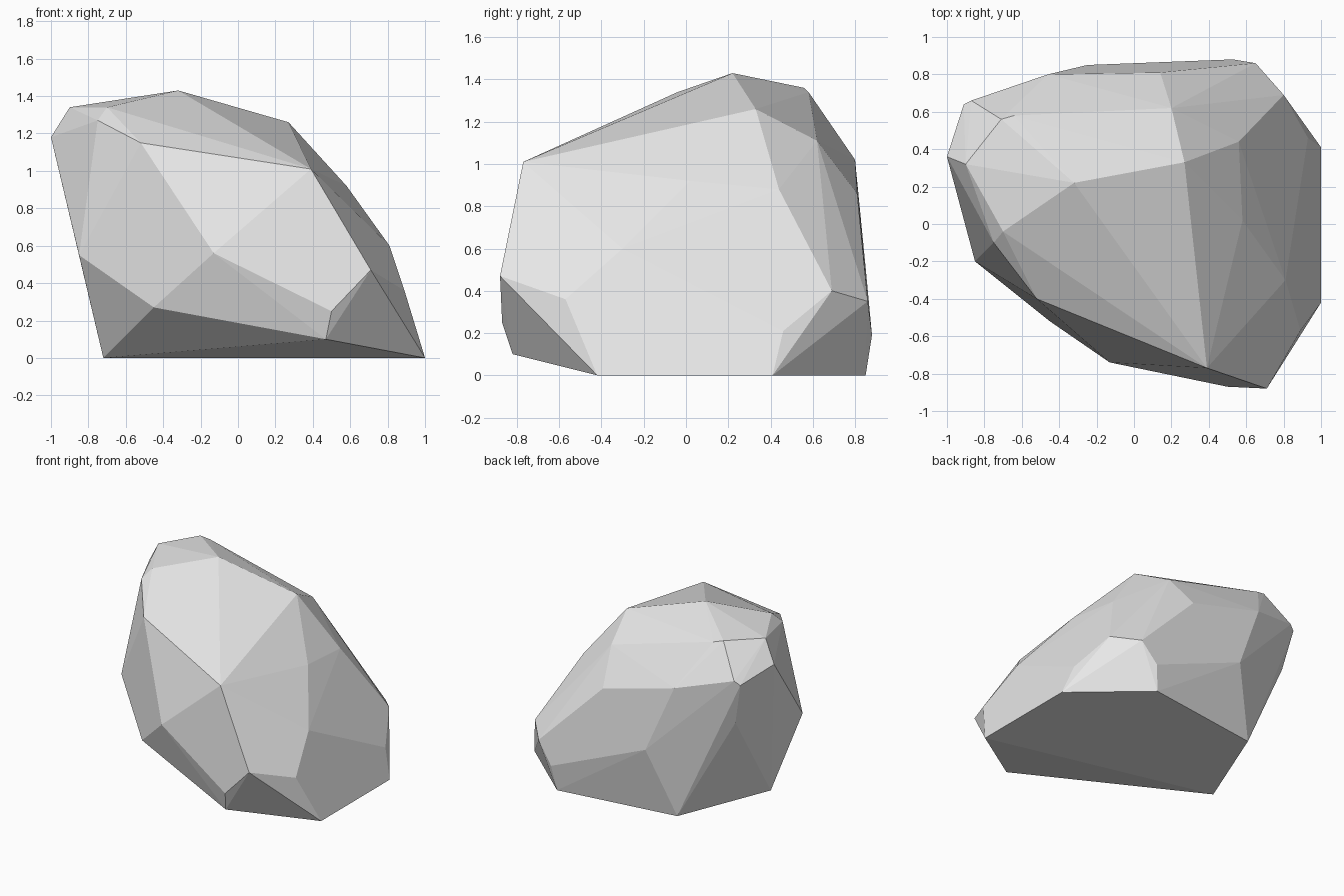
import bpy
import bmesh
import math
from mathutils import Vector

default_cube = bpy.data.objects.get("Cube")
if default_cube:
    bpy.data.objects.remove(default_cube, do_unlink=True)

CENTIMETRE = 0.01

# Corner points of the boulder, grouped by region, in centimetres
crown = [
    (-32, 22, 143), (27, 33, 126), (-71, 56, 136), (-64, 58, 134),
    (-90, 32, 134), (-70, -4, 134), (-75, -10, 127),
]
shoulders = [
    (39, -77, 101), (-52, -40, 115), (-100, 36, 118), (-91, 64, 110),
    (-87, 66, 113), (-46, 80, 102), (20, 62, 111), (14, 81, 86),
    (56, 44, 88), (58, 2, 92), (-84, 60, 78),
]
waist = [
    (81, -30, 60), (71, -88, 47), (-13, -74, 56), (-85, -20, 55),
    (-25, 85, 51), (80, 69, 40), (65, 86, 35), (89, -57, 36),
]
undercut = [
    (50, -87, 25), (47, -82, 10), (-45, -52, 27), (93, 46, 21), (53, 88, 19),
]
footprint = [
    (100, -42, 0), (100, 41, 0), (50, 85, 0), (-43, 72, 0), (-72, 0, 0),
]


def make_material(name, colour):
    """Plain matte material with matching viewport and render colour."""
    material = bpy.data.materials.new(name)
    material.use_nodes = True
    material.diffuse_color = colour
    shader = next(node for node in material.node_tree.nodes
                  if node.type == "BSDF_PRINCIPLED")
    shader.inputs["Base Color"].default_value = colour
    return material


def make_faceted_stone(name, regions, material):
    """Wrap a tight faceted skin around the corner points."""
    mesh_builder = bmesh.new()
    for region in regions:
        for corner in region:
            mesh_builder.verts.new(Vector(corner) * CENTIMETRE)
    bmesh.ops.convex_hull(mesh_builder, input=mesh_builder.verts[:])

    # Remove any corner that ended up inside the skin
    loose = [vertex for vertex in mesh_builder.verts if not vertex.link_faces]
    bmesh.ops.delete(mesh_builder, geom=loose, context="VERTS")

    # Merge nearly level neighbours into broad chiselled facets
    bmesh.ops.dissolve_limit(
        mesh_builder, angle_limit=math.radians(2),
        verts=mesh_builder.verts[:], edges=mesh_builder.edges[:])
    bmesh.ops.recalc_face_normals(mesh_builder, faces=mesh_builder.faces[:])
    for facet in mesh_builder.faces:
        facet.smooth = False

    mesh = bpy.data.meshes.new(name)
    mesh_builder.to_mesh(mesh)
    mesh_builder.free()
    mesh.materials.append(material)
    stone = bpy.data.objects.new(name, mesh)
    bpy.context.collection.objects.link(stone)
    return stone


# Single low-poly boulder
stone_grey = make_material("stone_grey", (0.8, 0.8, 0.8, 1))
make_faceted_stone(
    "boulder", [crown, shoulders, waist, undercut, footprint], stone_grey)
